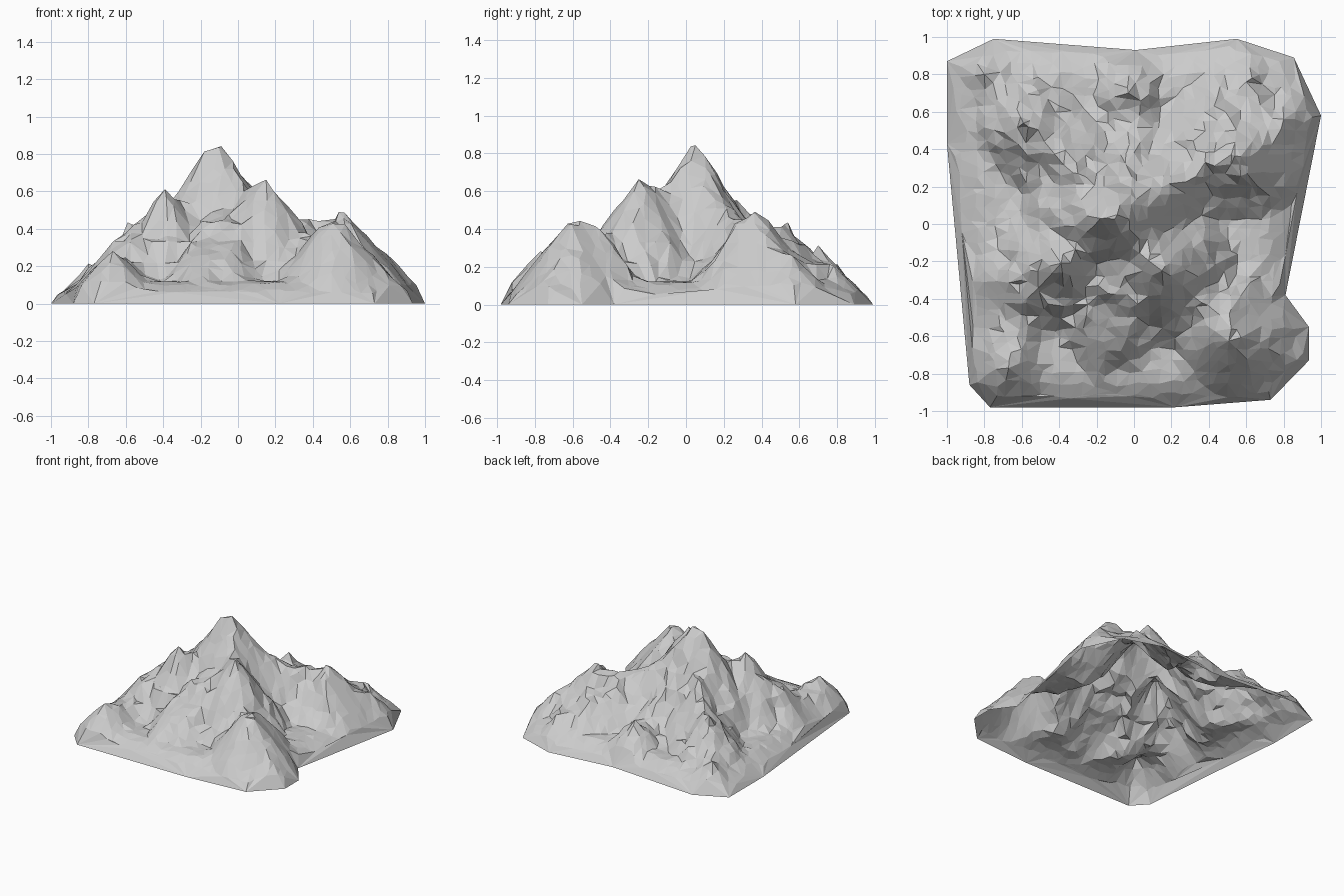
import bpy, bmesh, random
from mathutils import Vector, noise
from mathutils.geometry import delaunay_2d_cdt, intersect_point_line

if "Cube" in bpy.data.objects:
    bpy.data.objects.remove(bpy.data.objects["Cube"])

random.seed(4)

# Footprint corners
OUTLINE = [Vector(p) for p in (
    (-1, .87), (-1, .43), (-.88, -.86), (-.77, -.98), (.22, -.98), (.73, -.94), (.935, -.73),
    (.935, -.55), (.81, -.38), (1, .58), (.855, .89), (.55, .99), (.01, .93), (-.75, .99))]

# Summits, cols and feet of the ridges
NODES = {
    "summit": (-.09, .05, .85), "shoulder": (-.18, .03, .81), "second": (.15, -.25, .67),
    "col": (.36, -.42, .38), "front_right": (.52, -.56, .51), "right_foot": (.78, -.7, .18),
    "back_col": (.38, .33, .43), "back_right": (.57, .36, .52), "back_foot": (.8, .56, .26),
    "back_shelf": (.6, .76, .2), "left": (-.39, -.21, .61), "left_shelf": (-.6, -.3, .38),
    "front_knob": (-.67, -.77, .28), "face_top": (-.05, -.28, .48), "face_foot": (-.2, -.72, .19),
    "crag": (-.3, .27, .53), "back_left": (-.59, .54, .41), "corner": (-.8, .8, .19),
    "spur": (0, .38, .37), "back_knob": (-.03, .7, .29)}

# Ridge chains: crest half width, sag between nodes, nodes from top to foot
CHAINS = [
    (.02, 0, "shoulder summit"),
    (.02, .12, "summit second"),
    (.02, .07, "second col front_right right_foot"),
    (.04, .1, "summit back_col"),
    (.03, .04, "back_col back_right back_foot"),
    (.1, 0, "back_col back_shelf"),
    (.02, .15, "shoulder left"),
    (.05, .05, "left left_shelf"),
    (.04, .08, "left_shelf front_knob"),
    (.12, 0, "face_top face_foot"),
    (.03, .1, "summit crag"),
    (.03, .06, "crag back_left corner"),
    (.06, .1, "summit spur back_knob"),
]
RIDGES = []
for width, sag, chain in CHAINS:
    pts = [Vector(NODES[name]) for name in chain.split()]
    RIDGES += [(width, sag, a, b) for a, b in zip(pts, pts[1:])]


def nearest(p, a, b):
    """Distance from p to segment ab and the position along it."""
    q, t = intersect_point_line(p, a, b)
    t = min(max(t, 0), 1)
    return (p - a.lerp(b, t)).length, t


def edge_distance(p):
    return min(nearest(p, a, b)[0] for a, b in zip(OUTLINE, OUTLINE[1:] + OUTLINE[:1]))


def height(p):
    rim = edge_distance(p)
    if rim < .004:
        return 0
    # valley floor, then the highest ridge flank above it
    h = min(.12, .03 + .6 * rim)
    for width, sag, a, b in RIDGES:
        d, t = nearest(p, a.xy, b.xy)
        z = a.z + (b.z - a.z) * t - sag * 4 * t * (1 - t)
        crest = width * min(1, 8 * t * (1 - t) + .2)
        h = max(h, z - max(0, d - crest) * (.75 + .95 * z))
    # rock ledges on some of the flanks
    if noise.noise(Vector((p.x * 3, p.y * 3, 7))) > 0 and .16 < h < .6:
        step = .11
        f = h / step % 1
        h += (max(0, min(1, (f - .3) / .4)) - f) * step * .8
    h += .03 * noise.noise(Vector((p.x * 9, p.y * 9, 2))) * min(1, h * 3)
    return max(.01, min(h, .05 + 1.15 * rim))


# Scattered points inside the footprint, plus the ridge nodes
peaks = [Vector(n[:2]) for n in NODES.values()]
points = OUTLINE + peaks
N = 34
for i in range(N):
    for j in range(N):
        p = Vector((-1 + 2 * (i + random.uniform(.15, .85)) / N,
                    -1 + 2 * (j + random.uniform(.15, .85)) / N))
        if edge_distance(p) > .03 and min((p - c).length for c in peaks) > .025:
            points.append(p)
n = len(OUTLINE)
edges = [(i, (i + 1) % n) for i in range(n)]
verts, _, faces = delaunay_2d_cdt(points, edges, [], 1, 1e-5)[:3]

# Hollow faceted mountain shell
bm = bmesh.new()
vs = [bm.verts.new((v.x, v.y, height(v))) for v in verts]
for f in faces:
    bm.faces.new([vs[i] for i in f])
bmesh.ops.delete(bm, geom=[v for v in bm.verts if not v.link_faces], context='VERTS')
bm.normal_update()
for f in bm.faces:
    if f.normal.z < 0:
        f.normal_flip()
mesh = bpy.data.meshes.new("mountain")
bm.to_mesh(mesh)
bm.free()
bpy.context.collection.objects.link(bpy.data.objects.new("mountain", mesh))
